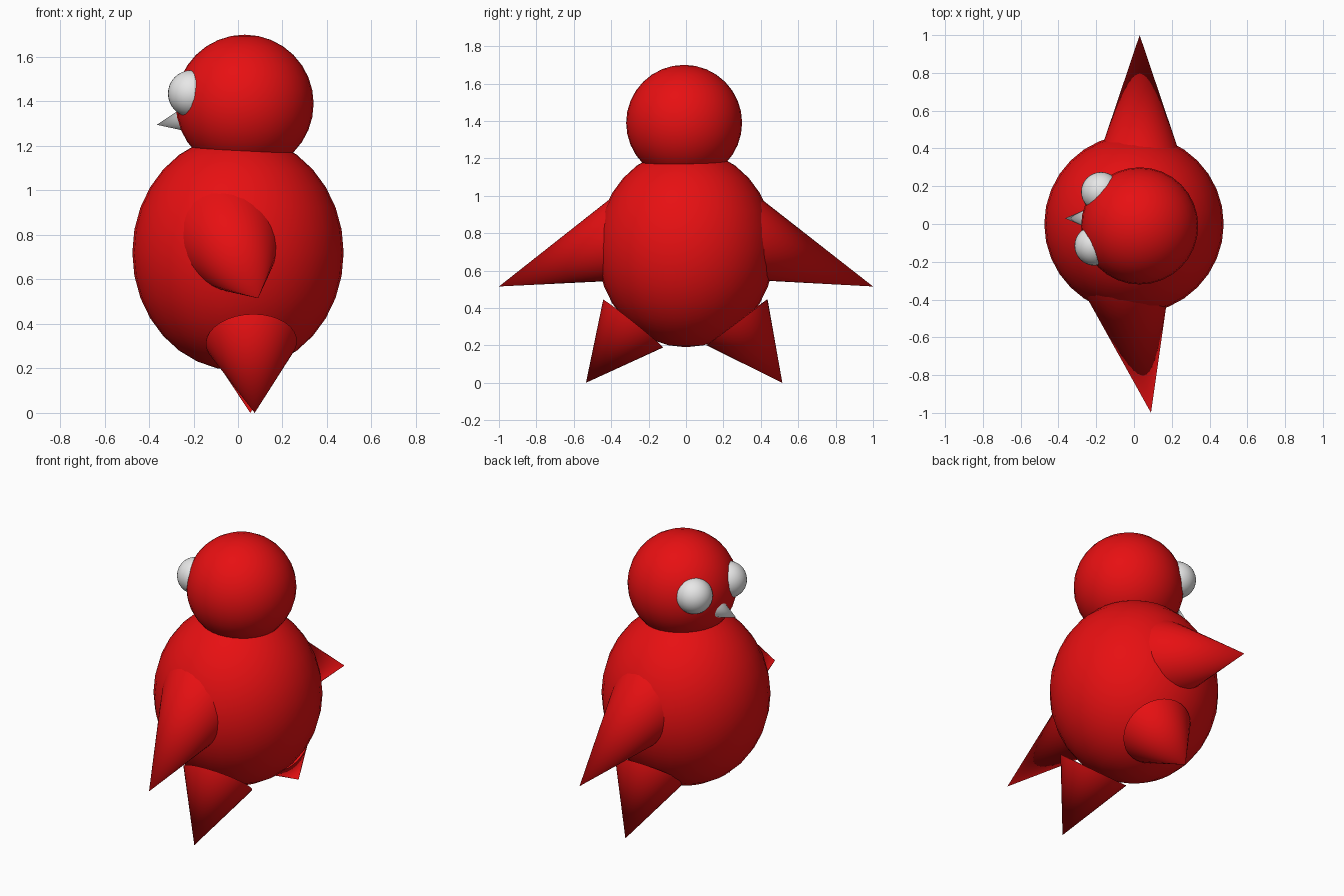
import bpy
import math
from mathutils import Vector

cube = bpy.data.objects.get("Cube")
if cube:
    bpy.data.objects.remove(cube, do_unlink=True)


def material(name, colour):
    mat = bpy.data.materials.new(name)
    mat.use_nodes = True
    mat.diffuse_color = colour
    mat.node_tree.nodes["Principled BSDF"].inputs["Base Color"].default_value = colour
    return mat


red = material("red", (0.8, 0.005, 0.006, 1))
grey = material("light grey", (0.8, 0.8, 0.8, 1))


def finish(name, mat):
    obj = bpy.context.object
    obj.name = name
    obj.data.materials.append(mat)
    bpy.ops.object.shade_smooth_by_angle(angle=math.radians(35))
    return obj


def ball(name, centre, size, mat):
    bpy.ops.mesh.primitive_uv_sphere_add(segments=32, ring_count=16, location=centre)
    bpy.context.object.scale = size
    return finish(name, mat)


def spike(name, tip, inward, length, radius, mat):
    """Cone with its point at tip and its base reached along inward."""
    axis = Vector(inward).normalized()
    bpy.ops.mesh.primitive_cone_add(vertices=32, radius1=radius, depth=length,
                                    location=Vector(tip) + axis * length / 2)
    bpy.context.object.rotation_euler = (-axis).to_track_quat('Z', 'Y').to_euler()
    return finish(name, mat)


# Body and head
ball("body", (0, 0, 0.72), (0.475, 0.475, 0.53), red)
ball("head", (0.03, -0.01, 1.39), (0.31, 0.31, 0.31), red)

# Wings
spike("front_wing", (0.09, -1.0, 0.515), (-0.185, 1, 0.375), 0.8, 0.252, red)
spike("back_wing", (0.03, 1.0, 0.515), (0, -1, 0.375), 0.8, 0.252, red)

# Legs
spike("front_leg", (0.075, -0.535, 0), (-0.015, 0.255, 0.32), 0.405, 0.205, red)
spike("back_leg", (0.055, 0.515, 0), (0.005, -0.24, 0.32), 0.405, 0.205, red)

# Eyes
ball("front_eye", (-0.21, -0.115, 1.435), (0.105, 0.105, 0.105), grey)
ball("back_eye", (-0.175, 0.17, 1.435), (0.105, 0.105, 0.105), grey)

# Beak
spike("beak", (-0.365, 0.03, 1.295), (1, 0, 0.19), 0.2, 0.085, grey)
